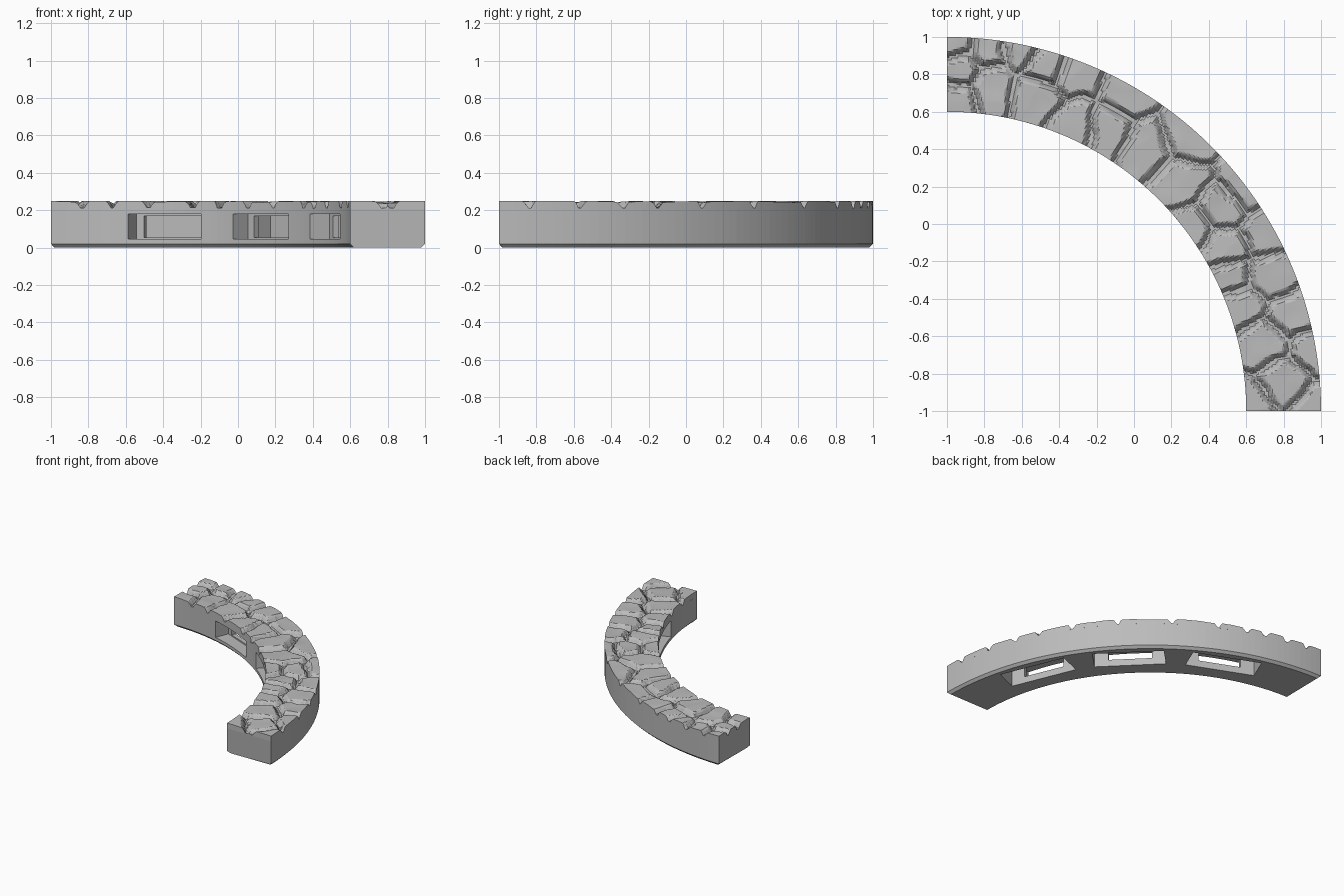
import bpy, bmesh, math, random
from mathutils import Vector, noise

if "Cube" in bpy.data.objects:
    bpy.data.objects.remove(bpy.data.objects["Cube"])

random.seed(4)
R_IN, R_OUT, CENTRE = 1.6, 2.0, Vector((-1, -1, 0))
HALF_PI = math.pi / 2
BASE_TOP, STONE_TOP = 0.206, 0.25

grey = bpy.data.materials.new("stone grey")
grey.diffuse_color = (0.5, 0.5, 0.5, 1)
grey.use_nodes = True
grey.node_tree.nodes["Principled BSDF"].inputs["Base Color"].default_value = grey.diffuse_color


def polar(r, a, z):
    return CENTRE + Vector((r * math.cos(a), r * math.sin(a), z))


def finish(bm, name):
    bmesh.ops.recalc_face_normals(bm, faces=bm.faces)
    mesh = bpy.data.meshes.new(name)
    bm.to_mesh(mesh)
    bm.free()
    mesh.materials.append(grey)
    obj = bpy.data.objects.new(name, mesh)
    bpy.context.collection.objects.link(obj)
    return obj


def sweep(name, sections):
    """Skin a list of equal closed sections and cap both ends."""
    bm = bmesh.new()
    rings = [[bm.verts.new(p) for p in s] for s in sections]
    n = len(rings[0])
    for a, b in zip(rings, rings[1:]):
        for i in range(n):
            bm.faces.new((a[i], a[(i + 1) % n], b[(i + 1) % n], b[i]))
    bm.faces.new(rings[0])
    bm.faces.new(rings[-1])
    return finish(bm, name)


# Curved base with a small chamfer around the bottom
def base_section(a, bottom_in, lowered):
    ch = 0.02
    z0 = ch if lowered else 0
    return [polar(R_IN, a, BASE_TOP), polar(R_IN, a, ch),
            polar(R_IN + ch, bottom_in, z0), polar(R_OUT - ch, bottom_in, z0),
            polar(R_OUT, a, ch), polar(R_OUT, a, BASE_TOP)]


SEG = 64
trim = 0.011
sections = []
for i in range(SEG + 1):
    a = HALF_PI * i / SEG
    sections.append(base_section(a, min(max(a, trim), HALF_PI - trim), False))
base = sweep("curved_base", sections)


# Clip pockets: stepped window in the inner wall, open chamber underneath
def cutter(name, angle, r0, r1, half, z0, z1):
    t = Vector((-math.sin(angle), math.cos(angle), 0)) * half
    secs = []
    for r in (r0, r1):
        lo, hi = polar(r, angle, z0), polar(r, angle, z1)
        secs.append([lo - t, lo + t, hi + t, hi - t])
    obj = sweep(name, secs)
    obj.hide_render = True
    obj.hide_viewport = True
    return obj


for k, deg in enumerate((22.5, 45, 67.5)):
    a = math.radians(deg)
    for name, *dims in (("chamber_cutter", 1.735, 1.93, 0.27, -0.05, 0.19),
                        ("window_cutter", 1.5, 1.70, 0.21, 0.045, 0.18),
                        ("slot_cutter", 1.65, 1.78, 0.165, 0.055, 0.17)):
        mod = base.modifiers.new(name, "BOOLEAN")
        mod.operation = "DIFFERENCE"
        mod.solver = "EXACT"
        mod.object = cutter(f"{name}_{k}", a, *dims)

# Paving stones: centres of the individual stones
CENTRES = [(-.95, .97), (-.78, .95), (-.93, .82), (-.96, .66), (-.77, .72),
           (-.60, .95), (-.47, .86), (-.52, .67), (-.30, .81), (-.31, .53),
           (-.14, .50), (-.04, .69), (.07, .41), (.25, .22), (.28, .47),
           (.47, .06), (.60, .21), (.32, -.03), (.48, -.14), (.72, -.05),
           (.51, -.30), (.74, -.29), (.56, -.44), (.84, -.49), (.70, -.63),
           (.96, -.68), (.81, -.86), (.63, -.97), (.97, -.99)]
STONES = [(Vector(c), Vector((random.uniform(-.06, .06), random.uniform(-.06, .06))),
           random.uniform(.243, .254)) for c in CENTRES]


def top_height(p):
    """Tilted stone faces separated by steep grooves along the cell borders."""
    q = Vector((p.x, p.y))
    wob = noise.noise_vector(Vector((p.x * 9, p.y * 9, 0)))
    w = q + Vector((wob.x, wob.y)) * 0.022
    near = sorted(STONES, key=lambda s: (s[0] - w).length_squared)[:4]
    c, tilt, h = near[0]
    edge = min((((s[0] + c) / 2) - w).dot((s[0] - c).normalized()) for s in near[1:])
    rough = noise.noise(Vector((p.x * 7, p.y * 7, 3))) * 0.006
    face = min(STONE_TOP, h + tilt.dot(q - c) + rough)
    floor = 0.212 + 0.004 * noise.noise(Vector((p.x * 20, p.y * 20, 7)))
    if edge < 0.014:
        return floor
    if edge < 0.03:
        return floor + (face - floor) * (0.35 + 0.55 * (edge - 0.014) / 0.016)
    return face


# Cobbled top surface, with a skirt closing it against the base
NA, NR = 256, 36
sections = []
for i in range(NA + 1):
    a = HALF_PI * i / NA
    row = [polar(R_IN, a, BASE_TOP)]
    for j in range(NR + 1):
        p = polar(R_IN + (R_OUT - R_IN) * j / NR, a, 0)
        p.z = top_height(p)
        row.append(p)
    row.append(polar(R_OUT, a, BASE_TOP))
    sections.append(row)
sweep("cobbled_top", sections)
